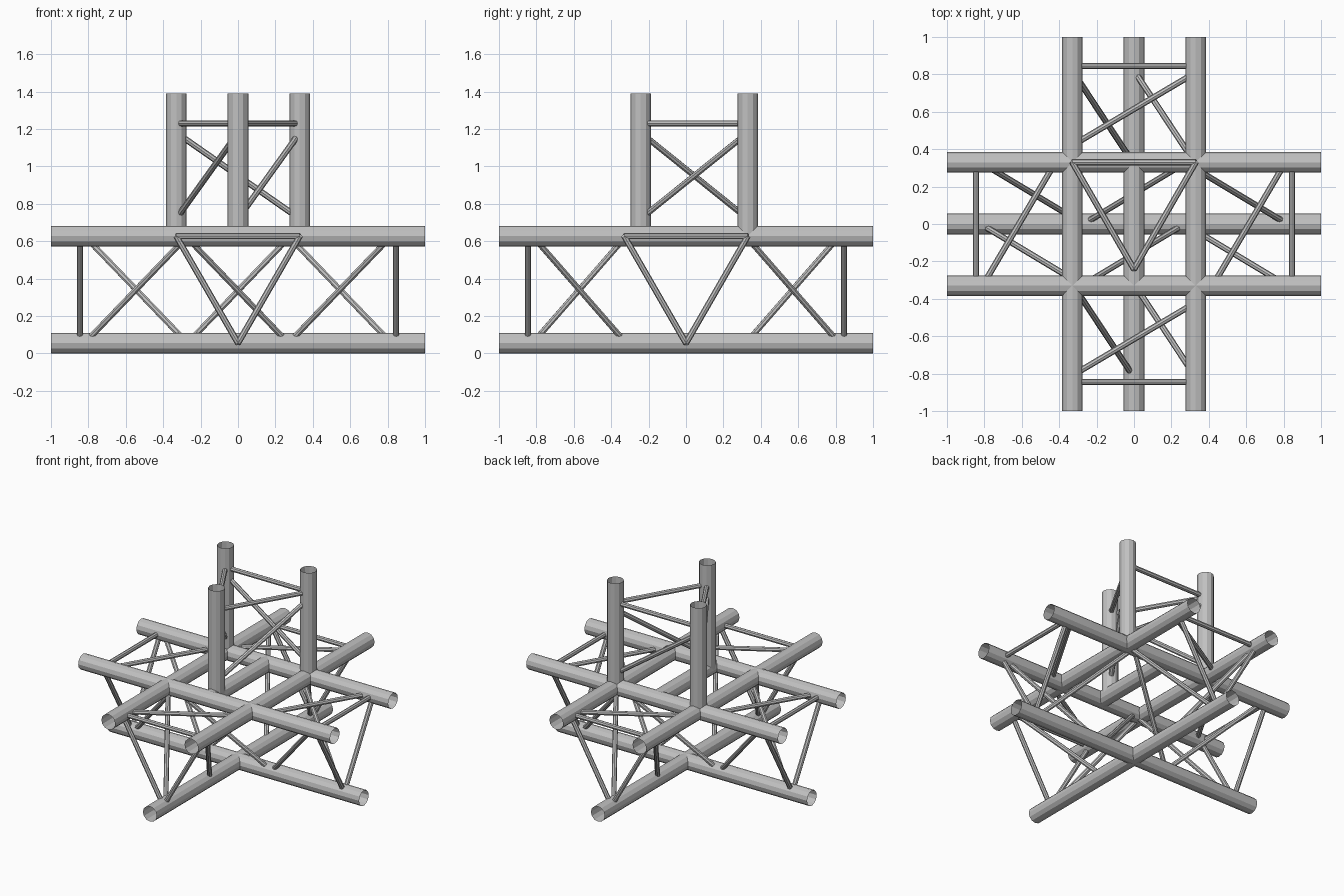
import bpy
import bmesh
from mathutils import Vector

cube = bpy.data.objects.get("Cube")
if cube:
    bpy.data.objects.remove(cube)

CHORD_R, BAR_R = 0.055, 0.0165
SIDE = 0.33                 # half spacing of the chords
LOW, HIGH = 0.055, 0.627    # heights of lower and upper chords
TOP = 1.39                  # top of the tower
FRONT = SIDE - (HIGH - LOW)  # y of the single front tower post

metal = bpy.data.materials.new("aluminium_grey")
metal.use_nodes = True
grey = (0.53, 0.53, 0.53, 1)
metal.diffuse_color = grey
metal.node_tree.nodes["Principled BSDF"].inputs["Base Color"].default_value = grey


def tube(name, start, end, radius, sides, capped):
    """Straight round tube between two points."""
    start, end = Vector(start), Vector(end)
    axis = end - start
    bm = bmesh.new()
    bmesh.ops.create_cone(bm, cap_ends=capped, segments=sides, radius1=radius,
                          radius2=radius, depth=axis.length)
    mesh = bpy.data.meshes.new(name)
    bm.to_mesh(mesh)
    bm.free()
    mesh.materials.append(metal)
    obj = bpy.data.objects.new(name, mesh)
    obj.location = (start + end) / 2
    obj.rotation_mode = 'QUATERNION'
    obj.rotation_quaternion = axis.to_track_quat('Z', 'Y')
    bpy.context.collection.objects.link(obj)


def chord(name, start, end):
    tube(name, start, end, CHORD_R, 12, False)


def bar(name, start, end):
    tube(name, start, end, BAR_R, 8, True)


# Points on the chords of each truss, by distance along its axis
def x_truss(i, t):
    return ((t, -SIDE, HIGH), (t, SIDE, HIGH), (t, 0, LOW))[i]


def y_truss(i, t):
    return ((-SIDE, t, HIGH), (SIDE, t, HIGH), (0, t, LOW))[i]


def tower(i, t):
    return ((-SIDE, SIDE, t), (SIDE, SIDE, t), (0, FRONT, t))[i]


def end_frame(name, truss, t):
    for i in range(3):
        bar(name, truss(i, t), truss((i + 1) % 3, t))


# Long chords of the two crossing trusses, and the tower posts
for i in range(3):
    chord("side_to_side_chord", x_truss(i, -1), x_truss(i, 1))
    chord("front_to_back_chord", y_truss(i, -1), y_truss(i, 1))
    chord("tower_post", tower(i, HIGH), tower(i, TOP))

# Short chord carrying the front tower post
chord("post_support", (0, -SIDE, HIGH), (0, SIDE, HIGH))

# Triangular frames near the open ends
for t in (-0.845, 0.845):
    end_frame("side_end_frame", x_truss, t)
    end_frame("front_back_end_frame", y_truss, t)
end_frame("tower_end_frame", tower, 1.23)

# Diagonals of the four arms; opposite arms are half-turn copies
NEAR, FAR = 0.27, 0.82
for s in (1, -1):
    a, b = (0, 1) if s > 0 else (1, 0)
    bar("side_top_diagonal", x_truss(a, s * 0.42), x_truss(b, s * 0.81))
    bar("side_diagonal", x_truss(b, s * NEAR), x_truss(2, s * FAR))
    bar("side_diagonal", x_truss(2, s * NEAR), x_truss(a, s * FAR))
    bar("long_top_diagonal", y_truss(a, s * 0.42), y_truss(b, s * 0.81))
    bar("long_diagonal", y_truss(b, s * 0.32), y_truss(2, s * FAR))
    bar("long_diagonal", y_truss(2, s * 0.32), y_truss(a, s * FAR))
    # Diagonal across the middle bay
    bar("middle_diagonal", x_truss(2, -s * 0.27), x_truss(b, s * 0.28))

# Tower diagonals
for low, high in ((0, 2), (1, 0), (2, 1)):
    bar("tower_diagonal", tower(low, 0.72), tower(high, 1.18))
